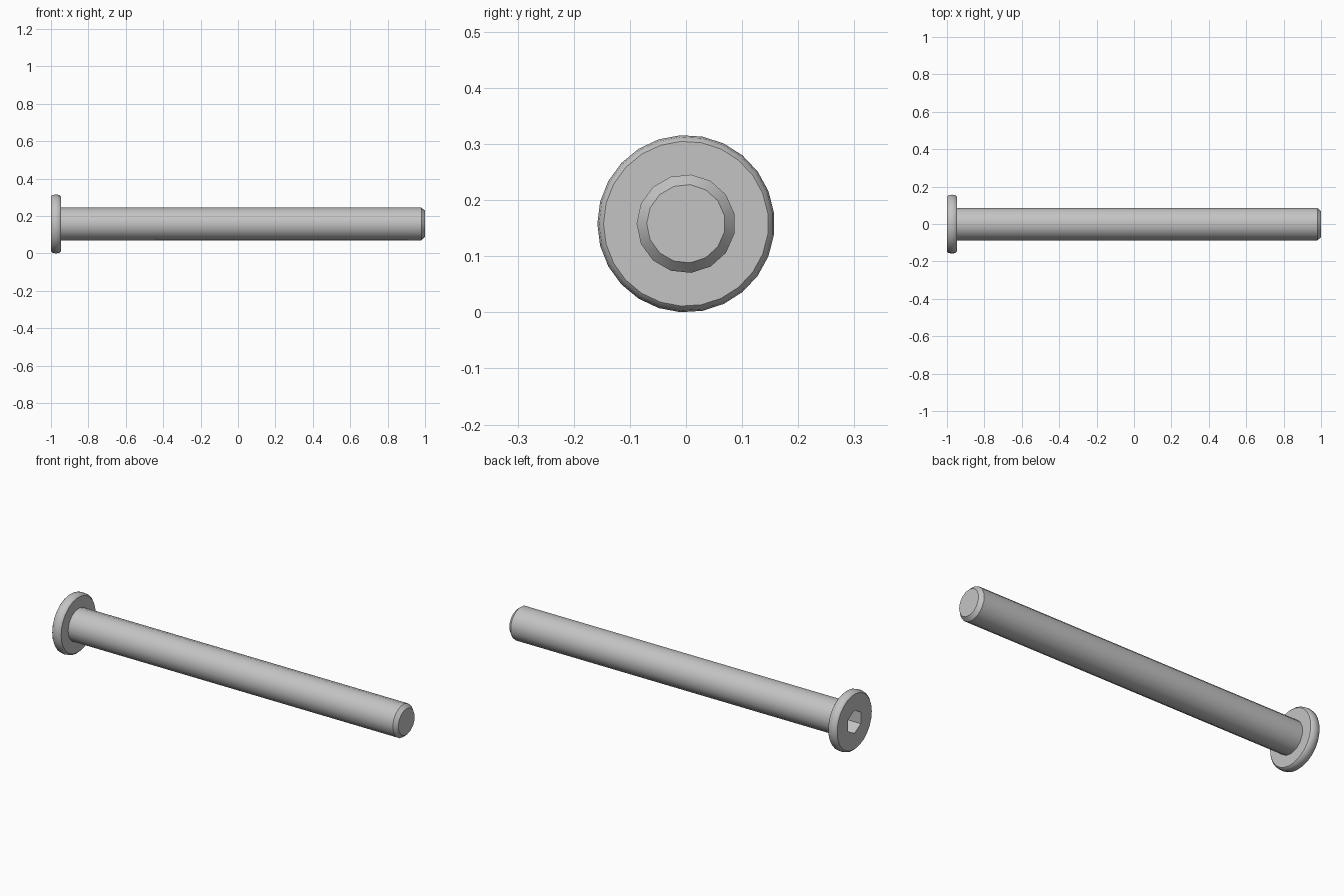
import bpy, bmesh, math

if "Cube" in bpy.data.objects:
    bpy.data.objects.remove(bpy.data.objects["Cube"], do_unlink=True)

AXIS_Z = 0.158  # height of the bolt's axis

steel = bpy.data.materials.new("grey steel")
steel.use_nodes = True
COLOUR = (0.55, 0.55, 0.55, 1)
steel.diffuse_color = COLOUR
steel.node_tree.nodes["Principled BSDF"].inputs["Base Color"].default_value = COLOUR


def lathe(name, profile, sides, start):
    """Solid turned about the x axis from (x, radius) points, with flat caps."""
    bm = bmesh.new()
    rings = []
    for x, r in profile:
        angles = [start + math.tau * i / sides for i in range(sides)]
        rings.append([bm.verts.new((x, r * math.cos(a), AXIS_Z + r * math.sin(a)))
                      for a in angles])
    for a, b in zip(rings, rings[1:]):
        for i in range(sides):
            j = (i + 1) % sides
            bm.faces.new((a[i], a[j], b[j], b[i]))
    bm.faces.new(rings[0])
    bm.faces.new(rings[-1])
    bmesh.ops.recalc_face_normals(bm, faces=bm.faces)
    mesh = bpy.data.meshes.new(name)
    bm.to_mesh(mesh)
    bm.free()
    mesh.materials.append(steel)
    obj = bpy.data.objects.new(name, mesh)
    bpy.context.collection.objects.link(obj)
    return obj


# Wide flat head with a rounded rim
head = lathe("bolt_head", [(-1, 0.147), (-0.992, 0.155), (-0.973, 0.158),
                           (-0.955, 0.155), (-0.947, 0.147)], 25, math.pi)

# Plain shaft with a chamfered tip
shaft = lathe("bolt_shaft", [(-0.96, 0.088), (0.98, 0.088), (1, 0.07)], 15, math.pi)

# Hexagonal key socket, sunk through the head into the shaft
cutter = lathe("socket_cutter", [(-1.05, 0.062), (-0.9, 0.062)], 6, math.pi / 2)
cutter.hide_render = True
cutter.hide_set(True)
cutter.display_type = 'WIRE'

for part in (head, shaft):
    bpy.ops.object.select_all(action='DESELECT')
    part.select_set(True)
    bpy.context.view_layer.objects.active = part
    cut = part.modifiers.new("hex socket", 'BOOLEAN')
    cut.operation = 'DIFFERENCE'
    cut.solver = 'EXACT'
    cut.object = cutter
    bpy.ops.object.modifier_apply(modifier=cut.name)
    bpy.ops.object.shade_smooth_by_angle(angle=math.radians(38))
